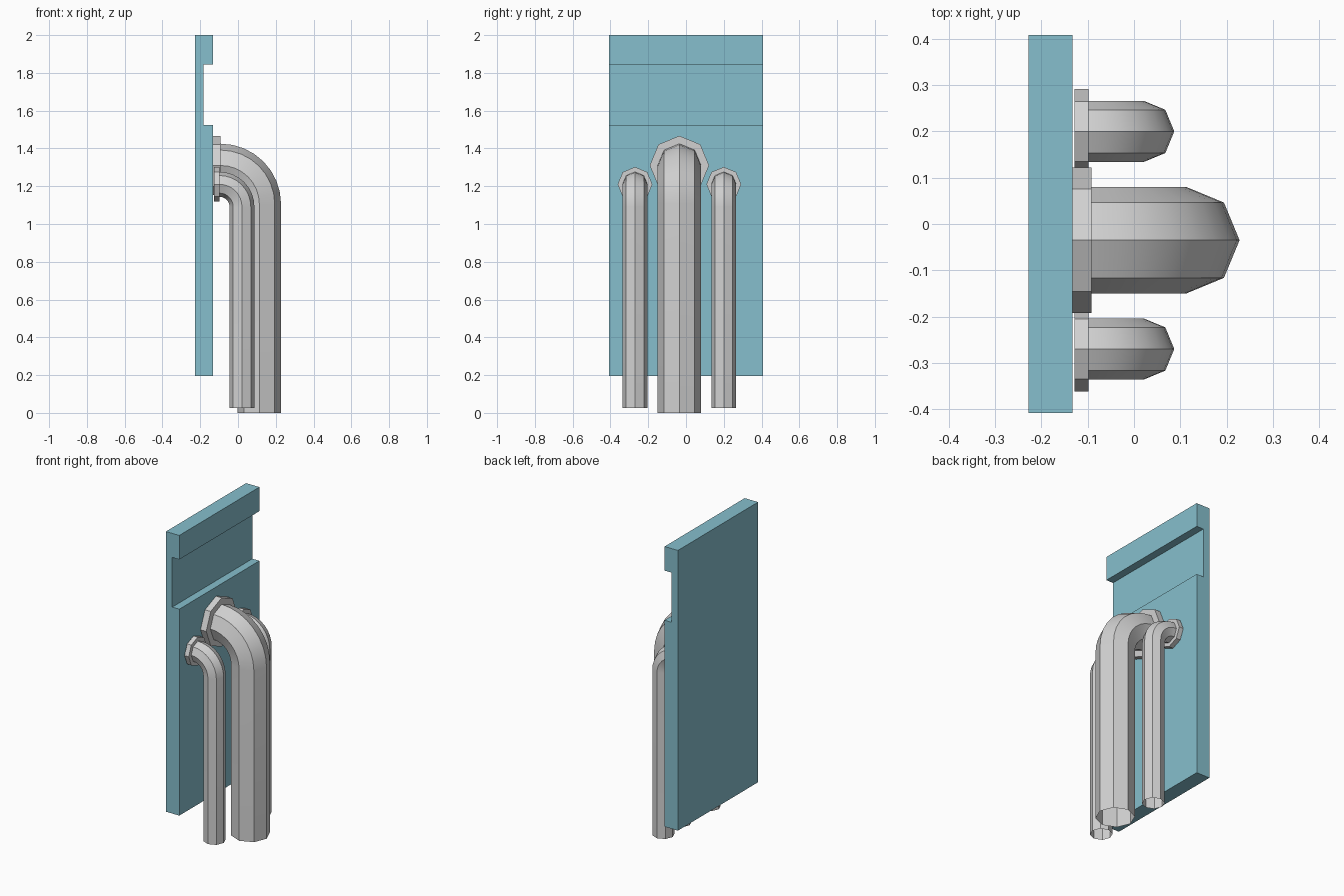
import bpy, bmesh
from math import pi, sin, cos
from mathutils import Vector

cube = bpy.data.objects.get("Cube")
if cube:
    bpy.data.objects.remove(cube, do_unlink=True)


def material(name, colour):
    m = bpy.data.materials.new(name)
    m.use_nodes = True
    m.diffuse_color = colour
    m.node_tree.nodes["Principled BSDF"].inputs["Base Color"].default_value = colour
    return m


teal = material("teal panel paint", (0.24, 0.52, 0.61, 1))
steel = material("light grey metal", (0.64, 0.64, 0.64, 1))


def add_object(name, bm, mat):
    bmesh.ops.recalc_face_normals(bm, faces=bm.faces)
    mesh = bpy.data.meshes.new(name)
    bm.to_mesh(mesh)
    bm.free()
    mesh.materials.append(mat)
    ob = bpy.data.objects.new(name, mesh)
    bpy.context.collection.objects.link(ob)
    return ob


def tube(name, path, radius, y, mat, capped=False):
    """Sweep an octagon along (x, z, heading) stations; heading 0 is +x, pi/2 is down."""
    bm = bmesh.new()
    rings = []
    for x, z, a in path:
        out = Vector((sin(a), 0, cos(a)))
        side = Vector((0, 1, 0))
        rings.append([bm.verts.new(Vector((x, y, z)) + radius *
                      (out * cos(k * pi / 4) + side * sin(k * pi / 4))) for k in range(8)])
    for r, s in zip(rings, rings[1:]):
        for k in range(8):
            n = (k + 1) % 8
            bm.faces.new((r[k], r[n], s[n], s[k]))
    if capped:
        bm.faces.new(rings[0])
        bm.faces.new(rings[-1])
    return add_object(name, bm, mat)


# Wall panel with a horizontal groove, extruded from its side profile
profile = [(-0.228, 0.195), (-0.133, 0.195), (-0.133, 1.525), (-0.183, 1.525),
           (-0.183, 1.845), (-0.133, 1.845), (-0.133, 2.0), (-0.228, 2.0)]
bm = bmesh.new()
face = bm.faces.new([bm.verts.new((x, -0.408, z)) for x, z in profile])
ext = bmesh.ops.extrude_face_region(bm, geom=[face])
bmesh.ops.translate(bm, vec=(0, 0.816, 0),
                    verts=[v for v in ext["geom"] if isinstance(v, bmesh.types.BMVert)])
add_object("wall_panel", bm, teal)


# Bent pipe with open lower end, and the collar where it meets the panel
def pipe(name, y, radius, bend, axis_z, foot_z, back_x, start_x, collar_radius):
    path = [(back_x, axis_z, 0)]
    steps = 8
    for i in range(steps + 1):
        a = pi / 2 * i / steps
        path.append((start_x + bend * sin(a), axis_z - bend + bend * cos(a), a))
    path.append((start_x + bend, foot_z, pi / 2))
    ob = tube(name + "_pipe", path, radius, y, steel)
    bpy.ops.object.select_all(action='DESELECT')
    ob.select_set(True)
    bpy.context.view_layer.objects.active = ob
    bpy.ops.object.shade_smooth_by_angle(angle=pi / 6)
    tube(name + "_collar", [(back_x, axis_z, 0), (start_x, axis_z, 0)],
         collar_radius, y, steel, capped=True)


pipe("large", -0.035, 0.115, 0.205, 1.31, 0.0, -0.134, -0.092, 0.157)
for name, y in (("right_small", -0.27), ("left_small", 0.2)):
    pipe(name, y, 0.066, 0.119, 1.21, 0.025, -0.128, -0.098, 0.092)
